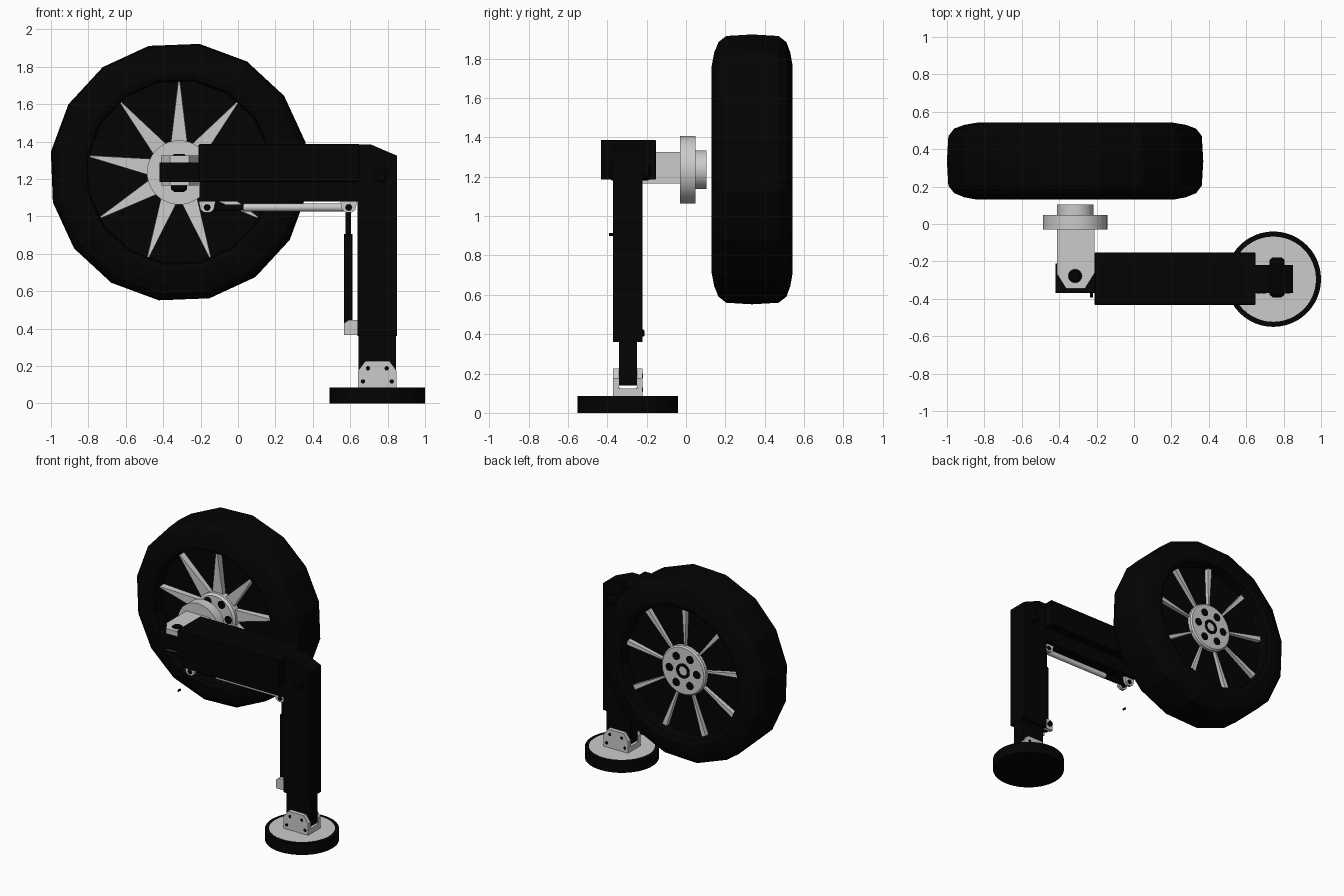
import bpy, bmesh, math
from mathutils import Vector, Matrix

if "Cube" in bpy.data.objects:
    bpy.data.objects.remove(bpy.data.objects["Cube"])

black = bpy.data.materials.new("black")
black.diffuse_color = (0.001, 0.001, 0.001, 1)
black.use_nodes = True
black.node_tree.nodes["Principled BSDF"].inputs["Base Color"].default_value = black.diffuse_color
WX, WZ = -0.315, 1.237     # wheel axis
LY = -0.295                # leg mid plane
AXES = {'X': Vector((1, 0, 0)), 'Y': Vector((0, 1, 0)), 'Z': Vector((0, 0, 1))}


def finish(bm, name, dark, smooth=False):
    bmesh.ops.recalc_face_normals(bm, faces=bm.faces)
    me = bpy.data.meshes.new(name)
    bm.to_mesh(me)
    bm.free()
    ob = bpy.data.objects.new(name, me)
    bpy.context.collection.objects.link(ob)
    if dark:
        me.materials.append(black)
    if smooth:
        bpy.ops.object.select_all(action='DESELECT')
        ob.select_set(True)
        bpy.context.view_layer.objects.active = ob
        bpy.ops.object.shade_smooth_by_angle(angle=math.radians(35))
    return ob


def box(name, x, y, z, dark=True, bevel=0):
    bm = bmesh.new()
    bmesh.ops.create_cube(bm, size=1)
    for v in bm.verts:
        v.co = [a[0] + (c + .5) * (a[1] - a[0]) for a, c in zip((x, y, z), v.co)]
    if bevel:
        bmesh.ops.bevel(bm, geom=bm.edges[:], offset=bevel, segments=1, affect='EDGES')
    return finish(bm, name, dark)


def prism(name, pts, axis, lo, hi, dark=True):
    """Extrude a profile: (x, z) along Y or (x, y) along Z."""
    bm = bmesh.new()
    put = (lambda p, t: (p[0], t, p[1])) if axis == 'Y' else (lambda p, t: (p[0], p[1], t))
    face = bm.faces.new([bm.verts.new(put(p, lo)) for p in pts])
    ext = bmesh.ops.extrude_face_region(bm, geom=[face])
    for v in ext['geom']:
        if isinstance(v, bmesh.types.BMVert):
            v.co += AXES[axis] * (hi - lo)
    return finish(bm, name, dark)


def lathe(name, prof, centre, axis='Y', n=32, phase=0, dark=True, closed=False, smooth=True):
    """Revolve (radius, offset along axis) around an axis through centre."""
    bm = bmesh.new()
    w = AXES[axis]
    u = AXES['Z'] if axis == 'X' else AXES['X']
    v = AXES['Y'] if axis != 'Y' else AXES['Z']
    rings = [[bm.verts.new(Vector(centre) + w * h + r * (u * math.cos(a) + v * math.sin(a)))
              for a in (phase + math.tau * i / n for i in range(n))] for r, h in prof]
    for k in range(len(rings) if closed else len(rings) - 1):
        a, b = rings[k], rings[(k + 1) % len(rings)]
        for i in range(n):
            bm.faces.new((a[i], a[(i + 1) % n], b[(i + 1) % n], b[i]))
    if not closed:
        bm.faces.new(rings[0])
        bm.faces.new(rings[-1])
    return finish(bm, name, dark, smooth)


def cyl(name, r, lo, hi, centre, axis='Y', n=24, dark=True):
    return lathe(name, [(r, lo), (r, hi)], centre, axis, n, 0, dark)


def pin(name, r, lo, hi, centre, axis):
    e = r * .35
    return lathe(name, [(r * .6, lo), (r, lo + e), (r, hi - e), (r * .6, hi)], centre, axis, 16)


# Tyre: sixteen-sided chunky ring, with a recessed rim web
ph = math.radians(13.5)
lathe("tyre", [(.50, .14), (.53, .13), (.60, .143), (.655, .165), (.686, .205), (.694, .335),
               (.686, .47), (.655, .51), (.60, .53), (.53, .542), (.50, .53), (.485, .335)],
      (WX, 0, WZ), n=16, phase=ph, closed=True, smooth=False)
cyl("rim_web", .50, .24, .44, (WX, 0, WZ), n=32)

# Hub with bolts on both faces
lathe("wheel_hub", [(.15, .17), (.165, .185), (.165, .44), (.185, .45), (.185, .475), (.175, .485)],
      (WX, 0, WZ), dark=False)
for y in (.17, .485):
    lathe("hub_ring", [(.034, y - .004), (.056, y - .004), (.056, y + .004), (.034, y + .004)],
          (WX, 0, WZ), closed=True)
    for i in range(6):
        a = math.tau * i / 6
        cyl("hub_bolt", .03, y - .004, y + .004,
            (WX + .115 * math.cos(a), 0, WZ + .115 * math.sin(a)), n=12)

# Nine tapered blade spokes: wide at the hub in front, slim ribs widening to the rim behind
for i in range(9):
    for corners in (((.14, .046, .205), (.485, .004, .19), (.14, .046, .25), (.485, .006, .25)),
                    ((.16, .005, .465), (.485, .018, .475), (.16, .005, .43), (.485, .018, .43))):
        bm = bmesh.new()
        for r, w, y in corners:
            for s in (-1, 1):
                bm.verts.new((s * w, y, r))
        bmesh.ops.convex_hull(bm, input=bm.verts[:])
        bmesh.ops.rotate(bm, verts=bm.verts, matrix=Matrix.Rotation(math.tau * i / 9, 3, 'Y'))
        bmesh.ops.translate(bm, verts=bm.verts, vec=(WX, 0, WZ))
        finish(bm, "spoke", False)

# Axle flange and steering fork
AX = (WX, 0, 1.235)
cyl("axle_flange", .172, -.03, .047, AX, n=40, dark=False)
cyl("axle_boss", .098, .047, .105, AX, n=32, dark=False)
x0, x1 = -.413, -.212
box("fork_block", (x0, x1), (-.155, -.025), (1.165, 1.325), False)
plate = [(x0, -.15), (x0, -.265), (x0 + .05, -.345), (x1 - .05, -.345), (x1, -.265), (x1, -.15)]
for lo, hi in ((1.165, 1.185), (1.285, 1.325)):
    prism("fork_plate", plate, 'Z', lo, hi, False)
box("arm_tongue", (-.42, -.2), (-.37, -.21), (1.185, 1.288))
pin("fork_pin", .042, 1.13, 1.335, (WX, -.278, 0), 'Z')

# Horizontal arm: wide beam on a narrower keel
box("arm_beam", (-.21, .65), (-.433, -.152), (1.185, 1.387), bevel=.004)
box("arm_keel", (-.205, .66), (-.37, -.22), (1.08, 1.19))

# Knee and leg
prism("leg_upper", [(.64, .36), (.85, .36), (.85, 1.325), (.71, 1.385), (.64, 1.385)], 'Y', -.37, -.22)
box("leg_lower", (.645, .845), (-.34, -.25), (.14, .37))
pin("knee_pin", .04, -.392, -.178, (.765, 0, 1.22), 'Y')

# Foot pad and its bolted bracket
FC = (.745, LY, 0)
lathe("foot_pad", [(.255, 0), (.255, .085), (.227, .085), (.227, .075)], FC, 'Z', 48)
cyl("foot_plate", .228, .07, .086, FC, 'Z', 48, False)
box("bracket_base", (.642, .848), (-.37, -.22), (.08, .125), False)
cheek = [(.642, .085), (.848, .085), (.848, .175), (.81, .226), (.68, .226), (.642, .175)]
for lo, hi in ((-.37, -.34), (-.25, -.22)):
    prism("bracket_cheek", cheek, 'Y', lo, hi, False)
    for x, z in ((.668, .118), (.822, .118), (.695, .188), (.795, .188)):
        cyl("bracket_bolt", .012, lo - .002, hi + .002, (x, 0, z), n=10)

# Horizontal ram under the arm, with a two-lug bracket at each end
for x in (-.165, .592):
    lug = [(x - .045, 1.08), (x - .035, 1.035), (x - .015, 1.02), (x + .015, 1.02),
           (x + .035, 1.035), (x + .045, 1.08)]
    for y in (LY - .036, LY + .036):
        prism("ram_lug", lug, 'Y', y - .011, y + .011, False)
    pin("ram_pin", .017, LY - .055, LY + .055, (x, 0, 1.048), 'Y')
cyl("ram_cylinder", .016, -.165, .04, (0, LY, 1.048), 'X', 16)
cyl("ram_rod", .021, .03, .592, (0, LY, 1.048), 'X', 20, False)

# Vertical ram beside the leg
cyl("leg_ram_rod", .014, .88, 1.05, (.589, LY, 0), 'Z', 16)
cyl("leg_ram_cylinder", .023, .38, .905, (.589, LY, 0), 'Z', 20)
lug = [(.642, .365), (.568, .365), (.568, .43), (.59, .445), (.642, .445)]
for y in (LY - .045, LY + .045):
    prism("leg_lug", lug, 'Y', y - .015, y + .015, False)
pin("leg_ram_pin", .018, LY - .055, LY + .085, (.6, 0, .405), 'Y')

# Small loose cap in front of the wheel
cyl("small_cap", .008, -.392, -.368, (-.228, 0, .905), n=10)
